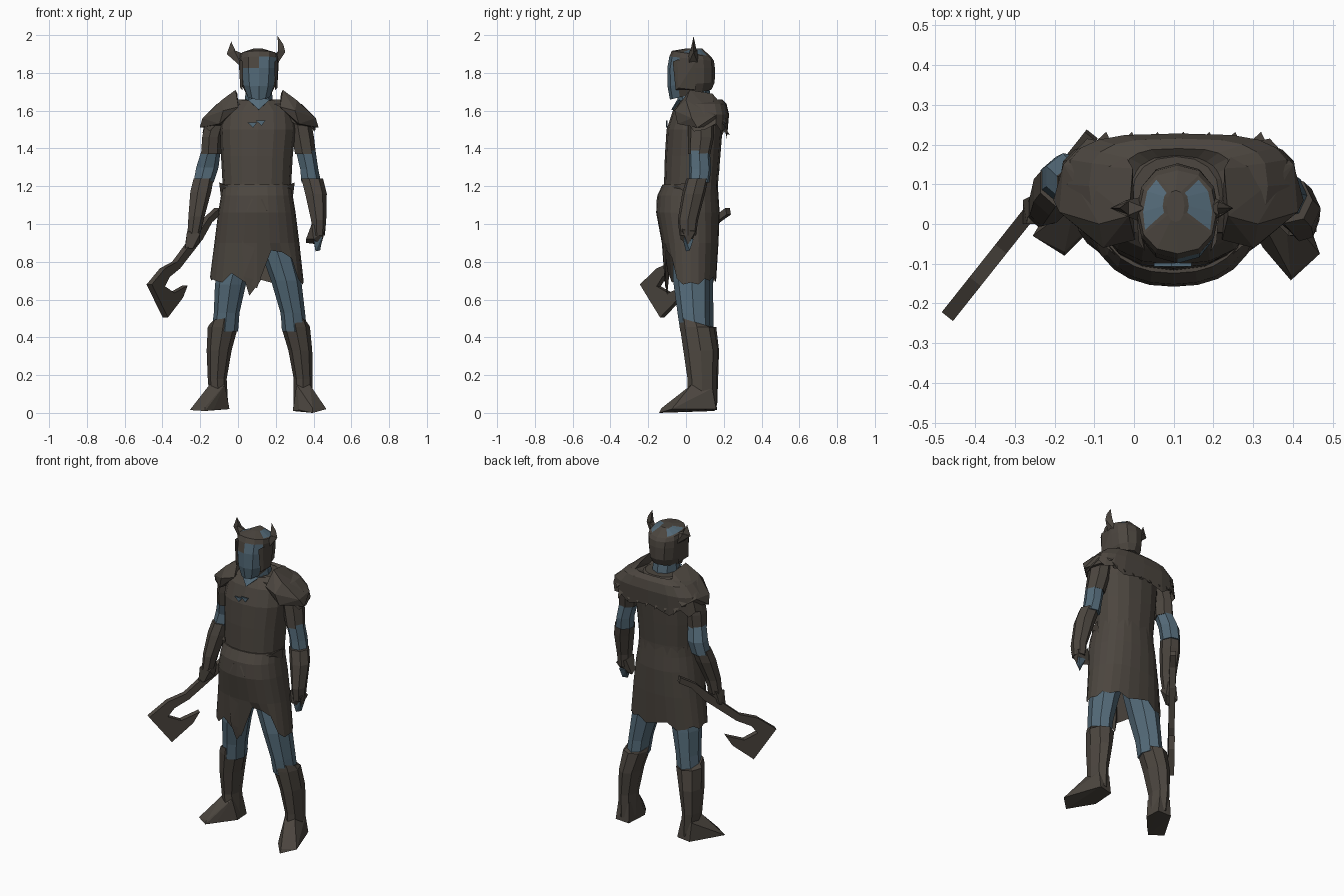
import bpy, bmesh, math
from mathutils import Vector

if "Cube" in bpy.data.objects:
    bpy.data.objects.remove(bpy.data.objects["Cube"])


def material(name, rgb):
    m = bpy.data.materials.new(name)
    m.use_nodes = True
    m.diffuse_color = (*rgb, 1)
    bsdf = next(n for n in m.node_tree.nodes if n.type == 'BSDF_PRINCIPLED')
    bsdf.inputs["Base Color"].default_value = (*rgb, 1)
    bsdf.inputs["Roughness"].default_value = 0.9
    return m


LEATHER = material("dark_leather", (0.072, 0.061, 0.050))
CLOTH = material("slate_blue", (0.088, 0.145, 0.190))


def finish(bm, name, mats):
    bmesh.ops.recalc_face_normals(bm, faces=bm.faces[:])
    me = bpy.data.meshes.new(name)
    bm.to_mesh(me)
    bm.free()
    ob = bpy.data.objects.new(name, me)
    bpy.context.scene.collection.objects.link(ob)
    for m in mats:
        me.materials.append(m)
    return ob


def loft_mesh(rings, n, box=1.0, hem=None, cap_bottom=True):
    """Skin rings of (cx, cy, z, rx, ry[, tilt]); hem overrides the first ring's heights."""
    bm = bmesh.new()
    loops = []
    for k, (cx, cy, z, rx, ry, *tilt) in enumerate(rings):
        loop = []
        for i in range(n):
            a = 2 * math.pi * i / n
            c, s = math.cos(a), math.sin(a)
            x = cx + rx * math.copysign(abs(c) ** box, c)
            y = cy + ry * math.copysign(abs(s) ** box, s)
            h = hem[i] if hem and k == 0 else z + sum(tilt) * (y - cy)
            loop.append(bm.verts.new((x, y, h)))
        loops.append(loop)
    for a, b in zip(loops, loops[1:]):
        for i in range(n):
            j = (i + 1) % n
            bm.faces.new((a[i], a[j], b[j], b[i]))
    if cap_bottom:
        bm.faces.new(loops[0])
    bm.faces.new(loops[-1])
    return bm


def loft(name, mat, rings, n=7, **kw):
    return finish(loft_mesh(rings, n, **kw), name, [mat])


def hull(name, mat, points):
    bm = bmesh.new()
    for p in points:
        bm.verts.new(p)
    bmesh.ops.convex_hull(bm, input=bm.verts[:])
    return finish(bm, name, [mat])


# Tunic body
loft("tunic", LEATHER, [
    (.10, .025, 1.14, .18, .145), (.10, .027, 1.22, .182, .143),
    (.10, .035, 1.36, .19, .147), (.105, .045, 1.50, .20, .148),
    (.105, .060, 1.60, .19, .130), (.105, .070, 1.655, .11, .10)], 16, box=.88)

# Skirt with a ragged hem, a centre tongue and a slit over the left thigh
hem = [.69, .68, .71, .70, .72, .69, .71, .73, .69, .70, .72, .70,
       .72, .71, .70, .69, .74, .70, .66, .86, .85, .82, .71, .68]
loft("skirt", LEATHER, [
    (.10, .025, .70, .248, .135), (.10, .022, .90, .225, .15),
    (.10, .010, 1.06, .205, .168), (.10, .010, 1.15, .19, .162),
    (.10, .022, 1.21, .182, .146)], 24, box=.88, hem=hem, cap_bottom=False)

# Hanging cloth strip and overlapping waist folds
hull("front_strip", LEATHER, [(.02, -.125, .95), (.12, -.13, .95), (.03, -.115, .72),
                              (.12, -.11, .70), (.06, -.10, .62), (.06, -.09, .72)])
for side in (-1, 1):
    hull("waist_fold", LEATHER, [
        (.10 + side * .20, .03, 1.22), (.10 + side * .18, -.05, 1.21),
        (.10 + side * .19, .03, 1.14), (.10 + side * .02, -.155, 1.13),
        (.10 + side * .05, -.155, 1.07), (.10 + side * .12, -.10, 1.19)])

# Chest clasp marks
for x, z in ((.075, 1.525), (.12, 1.535)):
    hull("chest_mark", CLOTH, [(x + dx, y, z + dz) for y in (-.107, -.098)
                               for dx, dz in ((-.025, .012), (.005, -.015), (.025, .012))])

# Fur mantle across the shoulders, dipping behind the neck
mhem = [1.50, 1.53, 1.49, 1.50, 1.46, 1.49, 1.45, 1.50, 1.46, 1.49, 1.48, 1.52,
        1.49, 1.54, 1.55, 1.55, 1.55, 1.52, 1.53, 1.49]
loft("shoulder_mantle", LEATHER, [
    (.112, .10, 1.50, .300, .120), (.112, .10, 1.58, .280, .128),
    (.112, .095, 1.635, .225, .120), (.112, .10, 1.66, .14, .09),
    (.112, .09, 1.63, .07, .06)], 20, box=.62, hem=mhem, cap_bottom=False)

# Pauldron plates
for side in (-1, 1):
    cx = .112
    hull("pauldron", LEATHER, [
        (cx + side * x, y, z) for x, y, z in (
            (.125, .02, 1.71), (.115, .14, 1.69), (.20, .0, 1.655), (.30, .03, 1.56),
            (.29, .15, 1.57), (.315, .06, 1.51), (.21, -.045, 1.53), (.19, -.06, 1.60),
            (.11, -.04, 1.62), (.23, .215, 1.53), (.15, .20, 1.62), (.20, .05, 1.52))])

# Fur tufts on the back edge
for i in range(7):
    x = -.08 + i * .065
    hull("fur_tuft", LEATHER, [(x - .025, .20, 1.53), (x + .025, .20, 1.53),
                               (x, .18, 1.50), (x + .01, .232, 1.47)])

# Neck and collar
loft("neck", CLOTH, [(.11, .05, 1.56, .07, .09), (.11, .045, 1.65, .075, .09),
                     (.11, .04, 1.74, .065, .08)], 8)
hull("collar_point", CLOTH, [(.05, -.035, 1.66), (.17, -.035, 1.66), (.11, -.078, 1.605),
                             (.11, .0, 1.60), (.11, -.04, 1.67)])

# Helmeted head: open face and two crown openings are slate
bm = loft_mesh([
    (.11, .025, 1.685, .065, .110, .24), (.11, .027, 1.74, .092, .125, .08),
    (.11, .027, 1.825, .102, .126), (.11, .030, 1.875, .104, .118, -.10),
    (.11, .030, 1.90, .098, .105, -.16), (.105, .045, 1.93, .022, .04)], 12, box=.9)
bm.normal_update()
for f in bm.faces:
    c = f.calc_center_median()
    brow = c.z > 1.825 and not .10 < c.x < .19
    if f.normal.y < -.3 and c.z < 1.88 and not brow and abs(f.normal.z) < .7:
        f.material_index = 1
for s in (-1, 1):
    crown = [f for f in bm.faces if 1.905 < f.calc_center_median().z < 1.925
             and abs(f.calc_center_median().y - .04) < .05
             and (f.calc_center_median().x - .108) * s > 0]
    bmesh.ops.inset_region(bm, faces=crown, thickness=.012, depth=0)
    for f in crown:
        f.material_index = 1
finish(bm, "helmet", [LEATHER, CLOTH])

# Cheek guards
for side in (-1, 1):
    x = .11 + side * .098
    hull("cheek_guard", LEATHER, [(x, -.045, 1.87), (x - side * .015, -.07, 1.86),
                                  (x, -.04, 1.72), (x - side * .012, -.055, 1.71),
                                  (x - side * .01, .05, 1.71), (x + side * .008, .05, 1.86)])

# Horns
hull("right_horn_base", LEATHER, [(.03, .0, 1.82), (.03, .07, 1.83), (.03, .04, 1.90),
                                  (-.06, .04, 1.90), (-.02, .02, 1.92), (-.02, .06, 1.91)])
hull("right_horn_tip", LEATHER, [(-.06, .04, 1.90), (-.01, .02, 1.91), (-.01, .06, 1.90),
                                 (-.036, .04, 1.966)])
hull("left_horn_base", LEATHER, [(.19, .0, 1.82), (.19, .07, 1.83), (.19, .04, 1.89),
                                 (.25, .04, 1.91), (.215, .02, 1.92), (.215, .06, 1.92)])
hull("left_horn_tip", LEATHER, [(.25, .04, 1.91), (.212, .02, 1.90), (.212, .06, 1.90),
                                (.21, .04, 1.995), (.24, .04, 1.95)])

# Arms: sleeve, bare elbow, bracer, hand
loft("left_sleeve", LEATHER, [(.355, .07, 1.37, .058, .06), (.34, .08, 1.46, .062, .07),
                              (.32, .08, 1.58, .06, .07)])
loft("left_elbow", CLOTH, [(.385, .07, 1.22, .055, .055), (.375, .075, 1.29, .05, .06),
                           (.355, .07, 1.39, .055, .057)])
loft("left_bracer", LEATHER, [(.425, .01, .94, .035, .045), (.425, .01, 1.02, .042, .055),
                              (.41, .04, 1.16, .06, .062), (.39, .06, 1.24, .06, .06)])
hull("left_hand", LEATHER, [(.36, .0, .92), (.36, .03, .90), (.39, -.03, 1.0), (.46, -.02, .97),
                            (.46, .05, .96), (.39, .05, .99), (.44, .01, .89), (.40, -.03, .92)])
hull("left_fingers", CLOTH, [(.40, -.02, .93), (.445, -.01, .93), (.445, .04, .92),
                             (.40, .04, .92), (.41, .0, .855), (.435, .02, .86)])
loft("right_sleeve", LEATHER, [(-.145, .095, 1.37, .056, .06), (-.14, .09, 1.46, .055, .07),
                               (-.11, .09, 1.58, .06, .07)])
loft("right_elbow", CLOTH, [(-.185, .11, 1.22, .056, .06), (-.165, .12, 1.30, .062, .06),
                            (-.145, .095, 1.39, .053, .057)])
loft("right_bracer", LEATHER, [(-.235, .035, .95, .036, .042), (-.222, .045, 1.04, .045, .052),
                               (-.20, .085, 1.17, .058, .065), (-.185, .105, 1.24, .056, .062)])
hull("right_hand", LEATHER, [(-.28, .0, .87), (-.24, .0, .87), (-.28, .06, .89), (-.20, .05, .90),
                             (-.20, .0, .95), (-.27, .0, .96), (-.20, .07, .98), (-.26, .07, .97)])

# Axe: a flat outline lying in the upright plane of the handle
outline = [(-.11, 1.085), (-.17, 1.03), (-.22, .955), (-.335, .80), (-.40, .765), (-.47, .68),
           (-.385, .505), (-.305, .61), (-.28, .675), (-.35, .635), (-.40, .67),
           (-.375, .72), (-.32, .765), (-.20, .92), (-.15, 1.01), (-.105, 1.05)]
bm = bmesh.new()
side = Vector((1.25, -1, 0)).normalized() * .018
face = bm.faces.new([bm.verts.new(Vector((x, (x + .285) * 1.26, z)) - side) for x, z in outline])
ext = bmesh.ops.extrude_face_region(bm, geom=[face])
bmesh.ops.translate(bm, vec=side * 2, verts=[v for v in ext["geom"] if isinstance(v, bmesh.types.BMVert)])
bmesh.ops.triangulate(bm, faces=[f for f in bm.faces if len(f.verts) > 4])
finish(bm, "axe", [LEATHER])

# Legs, and boots whose cuffs rise toward the knee
loft("left_trouser", CLOTH, [(.30, .05, .43, .065, .08), (.29, .04, .53, .065, .085),
                             (.255, .03, .70, .08, .098), (.20, .03, .88, .09, .10)], 8)
loft("right_trouser", CLOTH, [(-.07, .065, .43, .07, .08), (-.06, .06, .53, .068, .085),
                              (-.04, .045, .68, .082, .098), (.01, .04, .88, .09, .10)], 8)
loft("left_boot", LEATHER, [(.345, .085, .04, .050, .075), (.345, .085, .18, .050, .077),
                            (.33, .078, .33, .063, .092), (.305, .058, .455, .076, .09),
                            (.298, .05, .48, .068, .085, -.3)], 8)
loft("right_boot", LEATHER, [(-.10, .095, .04, .048, .07), (-.11, .095, .18, .050, .075),
                             (-.10, .085, .33, .066, .09), (-.08, .07, .455, .08, .09),
                             (-.073, .063, .475, .073, .084, -.3)], 8)
hull("left_foot", LEATHER, [
    (.30, .15, .01), (.385, .16, .02), (.305, .14, .13), (.38, .14, .13), (.31, .03, .15),
    (.38, .03, .15), (.29, .0, .01), (.325, -.06, .015), (.395, -.142, 0), (.395, -.13, .025),
    (.468, -.075, .02), (.42, .0, .06)])
hull("right_foot", LEATHER, [
    (-.05, .16, .02), (-.14, .165, .015), (-.07, .15, .13), (-.145, .15, .13), (-.07, .04, .15),
    (-.15, .05, .15), (-.045, .06, .02), (-.13, -.035, .015), (-.175, -.08, .01),
    (-.175, -.07, .03), (-.255, -.03, .015), (-.18, .03, .07)])
